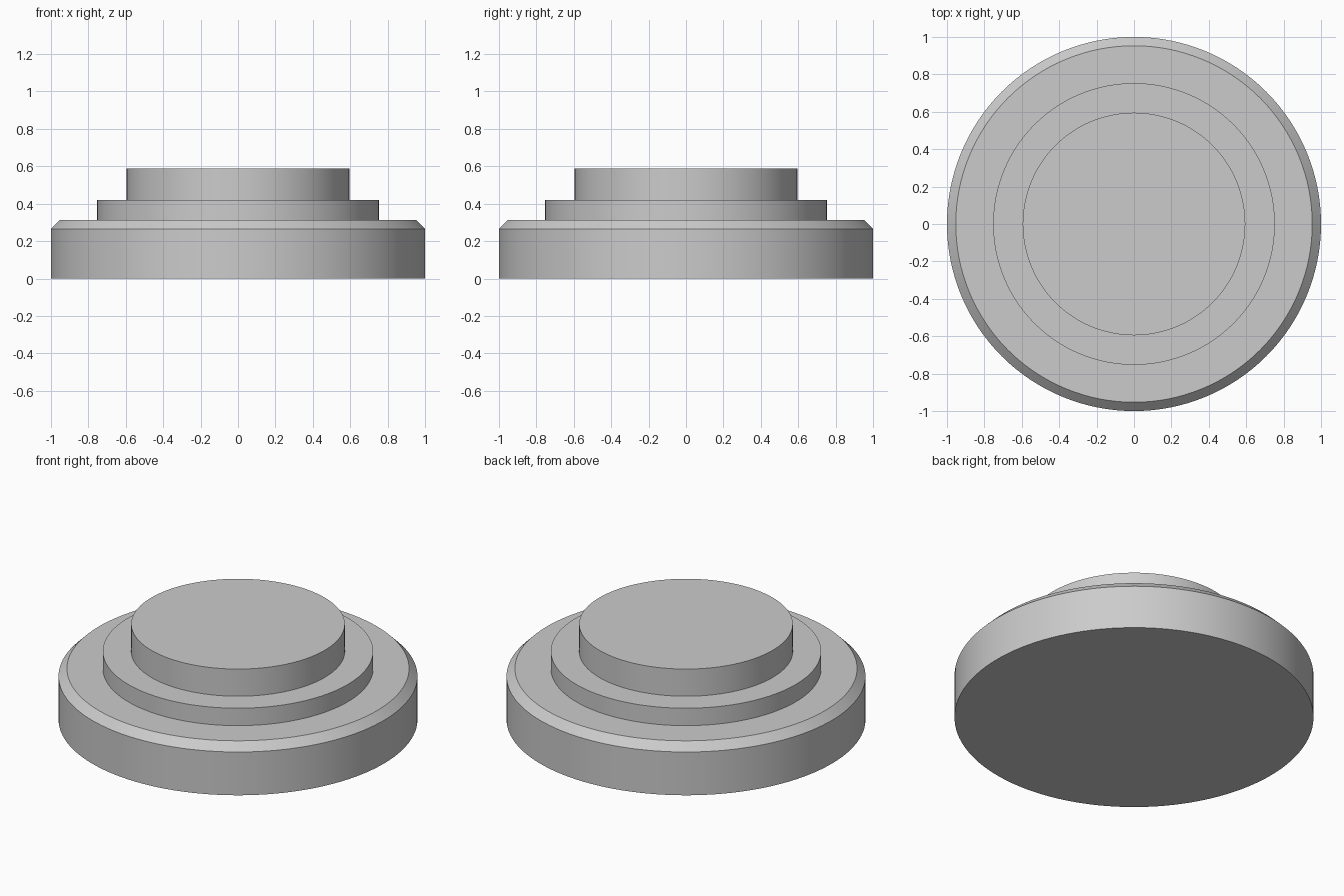
import bpy
import bmesh
import math

SEGMENTS = 128
SINK = 0.01  # how far each upper tier is seated into the one below

cube = bpy.data.objects.get("Cube")
if cube:
    bpy.data.objects.remove(cube, do_unlink=True)

# Single plain grey material
grey = bpy.data.materials.new("plain grey")
grey.use_nodes = True
colour = (0.6, 0.6, 0.6, 1)
grey.diffuse_color = colour
grey.node_tree.nodes["Principled BSDF"].inputs["Base Color"].default_value = colour


def disc(name, radius, bottom, top, chamfer=0):
    """Closed round tier, optionally chamfered around its top rim."""
    bm = bmesh.new()
    bmesh.ops.create_cone(bm, cap_ends=True, segments=SEGMENTS,
                          radius1=radius, radius2=radius, depth=top - bottom)
    bmesh.ops.translate(bm, verts=bm.verts, vec=(0, 0, (top + bottom) / 2))
    if chamfer:
        rim = [e for e in bm.edges
               if all(v.co.z > top - chamfer / 2 for v in e.verts)]
        bmesh.ops.bevel(bm, geom=rim, offset=chamfer, segments=1,
                        affect='EDGES', clamp_overlap=True)
    mesh = bpy.data.meshes.new(name)
    bm.to_mesh(mesh)
    bm.free()
    mesh.materials.append(grey)
    obj = bpy.data.objects.new(name, mesh)
    bpy.context.collection.objects.link(obj)

    # Smooth walls, crisp rims
    bpy.ops.object.select_all(action='DESELECT')
    obj.select_set(True)
    bpy.context.view_layer.objects.active = obj
    bpy.ops.object.shade_smooth_by_angle(angle=math.radians(30))
    return obj


# Wide base with chamfered rim, then two narrower steps
disc("base_disc", 1, 0, 0.313, chamfer=0.047)
disc("middle_step", 0.753, 0.313 - SINK, 0.42)
disc("top_step", 0.595, 0.42 - SINK, 0.587)
